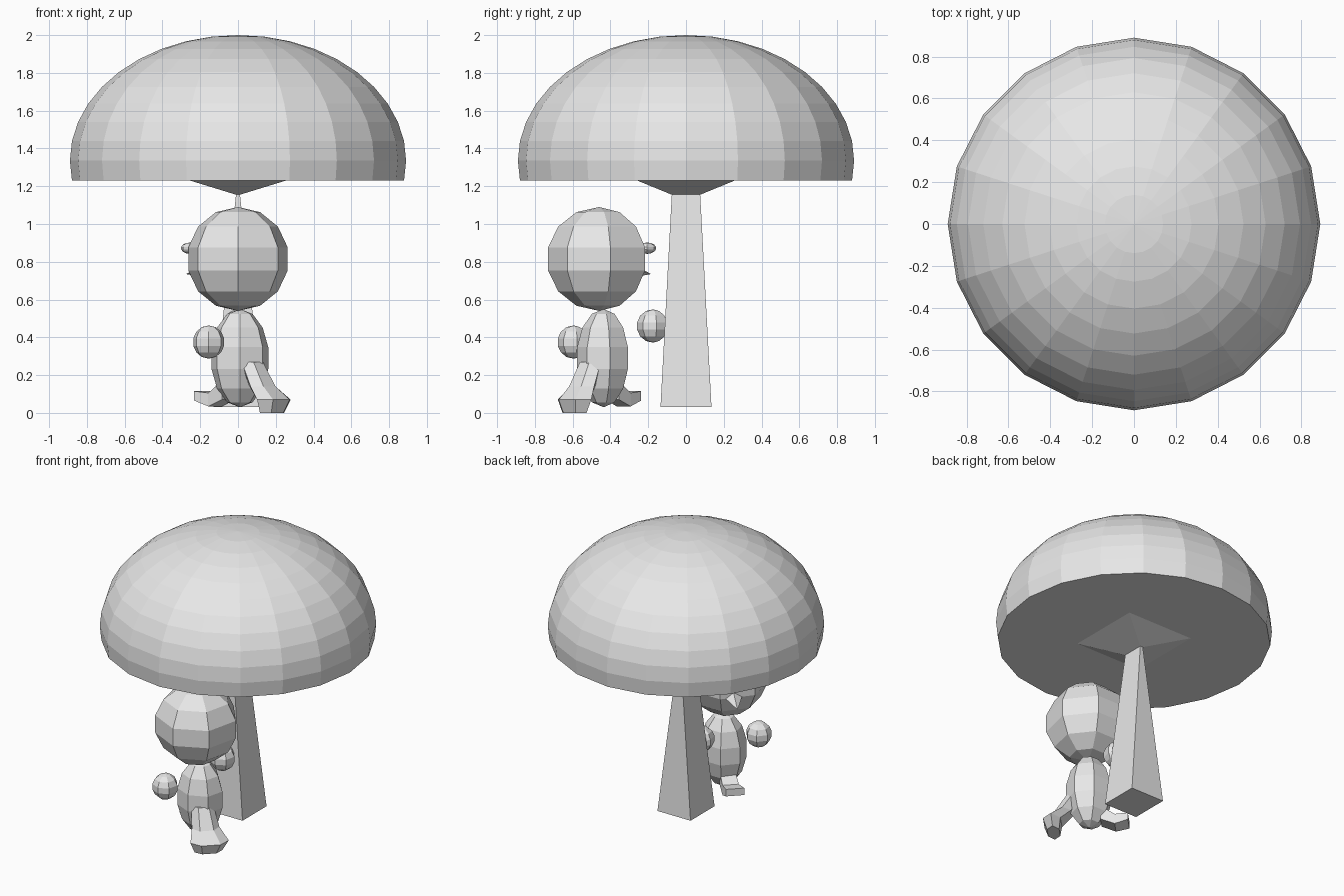
import bpy, bmesh, math
from mathutils import Vector

if "Cube" in bpy.data.objects:
    bpy.data.objects.remove(bpy.data.objects["Cube"], do_unlink=True)

grey = bpy.data.materials.new("plain_grey")
grey.use_nodes = True
grey.diffuse_color = (0.8, 0.8, 0.8, 1)
grey.node_tree.nodes["Principled BSDF"].inputs["Base Color"].default_value = (0.8, 0.8, 0.8, 1)

UP = Vector((0, 0, 1))
X, Y = Vector((1, 0, 0)), Vector((0, 1, 0))
AHEAD = Vector((-1, 1, 0)).normalized()   # where the figure is heading
SIDE = Vector((1, 1, 0)).normalized()


def loft(name, rings):
    """Skin a list of equal point rings and close both ends."""
    bm = bmesh.new()
    loops = [[bm.verts.new(p) for p in ring] for ring in rings]
    n = len(loops[0])
    for low, high in zip(loops, loops[1:]):
        for i in range(n):
            j = (i + 1) % n
            bm.faces.new((low[i], low[j], high[j], high[i]))
    bm.faces.new(loops[0])
    bm.faces.new(loops[-1])
    bmesh.ops.remove_doubles(bm, verts=bm.verts, dist=1e-5)
    bmesh.ops.recalc_face_normals(bm, faces=bm.faces)
    mesh = bpy.data.meshes.new(name)
    bm.to_mesh(mesh)
    bm.free()
    mesh.materials.append(grey)
    obj = bpy.data.objects.new(name, mesh)
    bpy.context.collection.objects.link(obj)
    return obj


def ring(centre, u, v, sides, start=-90):
    """Elliptical ring of points around a centre, spanned by u and v."""
    points = []
    for i in range(sides):
        a = math.radians(start) + math.tau * i / sides
        points.append(Vector(centre) + u * math.cos(a) + v * math.sin(a))
    return points


def ball(name, centre, size, sides=7, bands=7, last=None, u=X, v=Y):
    """Faceted ellipsoid, optionally cut flat after a given band."""
    rings = []
    for k in range((last or bands) + 1):
        a = math.pi * k / bands
        s = math.sin(a)
        c = Vector(centre) + UP * size[2] * math.cos(a)
        rings.append(ring(c, u * size[0] * s, v * size[1] * s, sides))
    return loft(name, rings)


def block(name, bottom, top):
    """Tapered box; each end is (half x, half y, z)."""
    corners = [(-1, -1), (1, -1), (1, 1), (-1, 1)]
    return loft(name, [[(x * hx, y * hy, z) for x, y in corners]
                       for hx, hy, z in (bottom, top)])


# Mushroom-shaped tree
ball("canopy", (0, 0, 1.335), (0.89, 0.89, 0.665), 20, 20, last=11)
block("canopy_support", (0.01, 0.075, 1.155), (0.27, 0.27, 1.235))
block("trunk", (0.13, 0.135, 0.03), (0.01, 0.075, 1.16))

# Figure running past the trunk
head = Vector((0, -0.46, 0.815))
ball("head", head, (0.277, 0.277, 0.275))
ball("body", (0.01, -0.435, 0.29), (0.158, 0.145, 0.26))
ball("right_hand", (-0.155, -0.595, 0.375), (0.086, 0.086, 0.088))
ball("left_hand", (0, -0.175, 0.46), (0.086, 0.086, 0.088))

# Eyes and beak
for name, offset in (("right_eye", -0.1), ("left_eye", 0.1)):
    ball(name, head + AHEAD * 0.26 + SIDE * offset + UP * 0.057,
         (0.04, 0.055, 0.03), u=SIDE, v=AHEAD)
beak_base = head + AHEAD * 0.23 - UP * 0.06
beak_tip = head + AHEAD * 0.39 - UP * 0.08
loft("beak", [ring(beak_base, SIDE * 0.06, UP * 0.04, 4),
              ring(beak_tip, SIDE * 0, UP * 0, 4)])

# Trailing leg: thigh, ankle, wide foot and sole
loft("trailing_leg", [
    ring((0.07, -0.5, 0.27), SIDE * 0.07, AHEAD * 0.06, 6, 0),
    ring((0.13, -0.55, 0.14), SIDE * 0.09, AHEAD * 0.06, 6, 0),
    ring((0.19, -0.59, 0.07), SIDE * 0.125, AHEAD * 0.065, 6, 0),
    ring((0.18, -0.59, 0), SIDE * 0.09, AHEAD * 0.045, 6, 0)])

# Leading leg with the toe lifted
loft("leading_leg", [
    ring((-0.05, -0.39, 0.12), SIDE * 0.07, UP * 0.07, 4, 45),
    ring((-0.12, -0.33, 0.07), SIDE * 0.075, UP * 0.05, 4, 45),
    ring((-0.19, -0.28, 0.09), SIDE * 0.085, UP * 0.035, 4, 45)])
